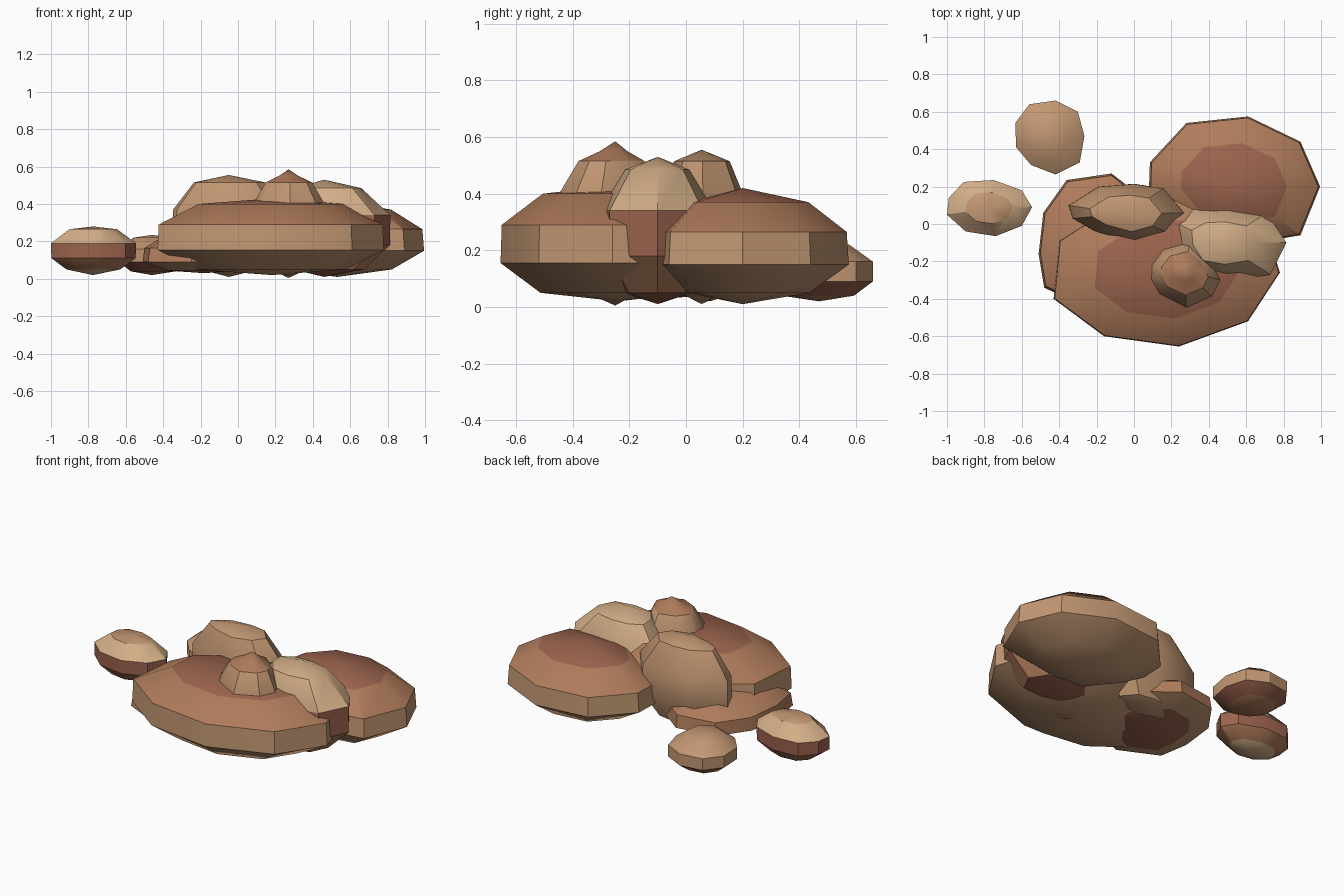
import bpy, bmesh

COLOURS = {"sand": (0.64, 0.42, 0.24), "tan": (0.54, 0.31, 0.17),
           "clay": (0.43, 0.20, 0.105), "rust": (0.33, 0.125, 0.075)}
mats = {}
for key, rgb in COLOURS.items():
    mats[key] = bpy.data.materials.new(key + "_stone")
    mats[key].diffuse_color = (*rgb, 1)


def stone(name, centre, outline, rings, bottom, top, colours):
    """Faceted boulder: the plan outline scaled at each (z, scale) ring, closed by two poles.
    colours: one per band from the underside to the cap."""
    bm = bmesh.new()
    cx, cy = centre
    loops = [[bm.verts.new((cx + (x - cx) * s, cy + (y - cy) * s, z)) for x, y in outline]
             for z, s in rings]
    low, high = bm.verts.new((cx, cy, bottom)), bm.verts.new((cx, cy, top))
    n, keys = len(outline), list(dict.fromkeys(colours))

    def face(verts, band):
        bm.faces.new(verts).material_index = keys.index(colours[band])

    for i in range(n):
        j = (i + 1) % n
        face((low, loops[0][j], loops[0][i]), 0)
        for k in range(len(loops) - 1):
            a, b = loops[k], loops[k + 1]
            face((a[i], a[j], b[j], b[i]), k + 1)
        face((high, loops[-1][i], loops[-1][j]), -1)
    bmesh.ops.recalc_face_normals(bm, faces=bm.faces)
    mesh = bpy.data.meshes.new(name)
    bm.to_mesh(mesh)
    bm.free()
    for key in keys:
        mesh.materials.append(mats[key])
    ob = bpy.data.objects.new(name, mesh)
    bpy.context.collection.objects.link(ob)
    bpy.ops.object.select_all(action='DESELECT')
    ob.select_set(True)
    bpy.context.view_layer.objects.active = ob
    bpy.ops.object.shade_smooth_by_angle(angle=0.6)


# large base boulders
stone("front_boulder", (0.18, -0.24),
      [(-0.43, -0.40), (-0.16, -0.60), (0.24, -0.655), (0.61, -0.52), (0.78, -0.26),
       (0.70, 0.0), (0.40, 0.16), (0.0, 0.17), (-0.40, -0.09)],
      [(0.05, 0.66), (0.155, 1), (0.29, 0.99), (0.40, 0.64)], 0.02, 0.43,
      ["tan", "tan", "tan", "clay", "rust"])
stone("right_boulder", (0.53, 0.20),
      [(0.08, 0.18), (0.30, -0.08), (0.60, -0.11), (0.89, -0.06), (0.995, 0.20),
       (0.89, 0.44), (0.61, 0.575), (0.28, 0.54), (0.085, 0.33)],
      [(0.05, 0.63), (0.15, 1), (0.265, 0.98), (0.37, 0.62)], 0.01, 0.42,
      ["tan", "tan", "tan", "clay", "rust"])
stone("flat_left_boulder", (-0.18, -0.08),
      [(-0.51, -0.16), (-0.48, -0.34), (-0.25, -0.45), (0.0, -0.34), (0.12, -0.10),
       (0.10, 0.10), (-0.12, 0.27), (-0.36, 0.235), (-0.485, 0.06)],
      [(0.045, 0.65), (0.09, 1), (0.165, 0.97), (0.24, 0.6)], 0.03, 0.26,
      ["rust", "tan", "clay", "clay", "clay"])

# tall stones pushed up through the base
stone("rear_upper_stone", (-0.05, 0.055),
      [(-0.35, 0.10), (-0.33, 0.03), (-0.21, -0.04), (0.01, -0.10), (0.19, -0.05),
       (0.27, 0.06), (0.16, 0.19), (0.0, 0.215), (-0.19, 0.20)],
      [(0.06, 0.62), (0.20, 1), (0.37, 0.99), (0.515, 0.62)], 0.01, 0.555,
      ["tan", "tan", "tan", "tan", "tan"])
stone("right_upper_stone", (0.46, -0.10),
      [(0.20, -0.12), (0.30, -0.27), (0.51, -0.305), (0.73, -0.27), (0.815, -0.10),
       (0.71, 0.06), (0.51, 0.10), (0.32, 0.09), (0.19, 0.02)],
      [(0.05, 0.6), (0.18, 0.99), (0.34, 1), (0.485, 0.56)], 0.01, 0.53,
      ["rust", "clay", "rust", "sand", "sand"])
stone("front_upper_stone", (0.27, -0.25),
      [(0.08, -0.22), (0.08, -0.30), (0.13, -0.38), (0.28, -0.45), (0.42, -0.39),
       (0.465, -0.30), (0.41, -0.18), (0.30, -0.09), (0.15, -0.13)],
      [(0.06, 0.62), (0.20, 1), (0.40, 0.99), (0.515, 0.65), (0.55, 0.27)], 0.005, 0.585,
      ["clay", "clay", "clay", "tan", "clay", "clay"])

# loose pebbles
stone("back_pebble", (-0.46, 0.47),
      [(-0.635, 0.54), (-0.63, 0.41), (-0.55, 0.315), (-0.42, 0.265), (-0.29, 0.33),
       (-0.265, 0.47), (-0.30, 0.60), (-0.42, 0.66), (-0.56, 0.64)],
      [(0.04, 0.65), (0.09, 1), (0.16, 1), (0.22, 0.56)], 0.02, 0.235,
      ["clay", "rust", "tan", "tan", "tan"])
stone("left_pebble", (-0.775, 0.085),
      [(-1.0, 0.05), (-0.90, -0.04), (-0.74, -0.065), (-0.60, -0.01), (-0.545, 0.09),
       (-0.60, 0.18), (-0.75, 0.235), (-0.91, 0.225), (-0.99, 0.14)],
      [(0.05, 0.63), (0.11, 0.99), (0.19, 1), (0.265, 0.56)], 0.02, 0.28,
      ["sand", "clay", "rust", "sand", "tan"])
